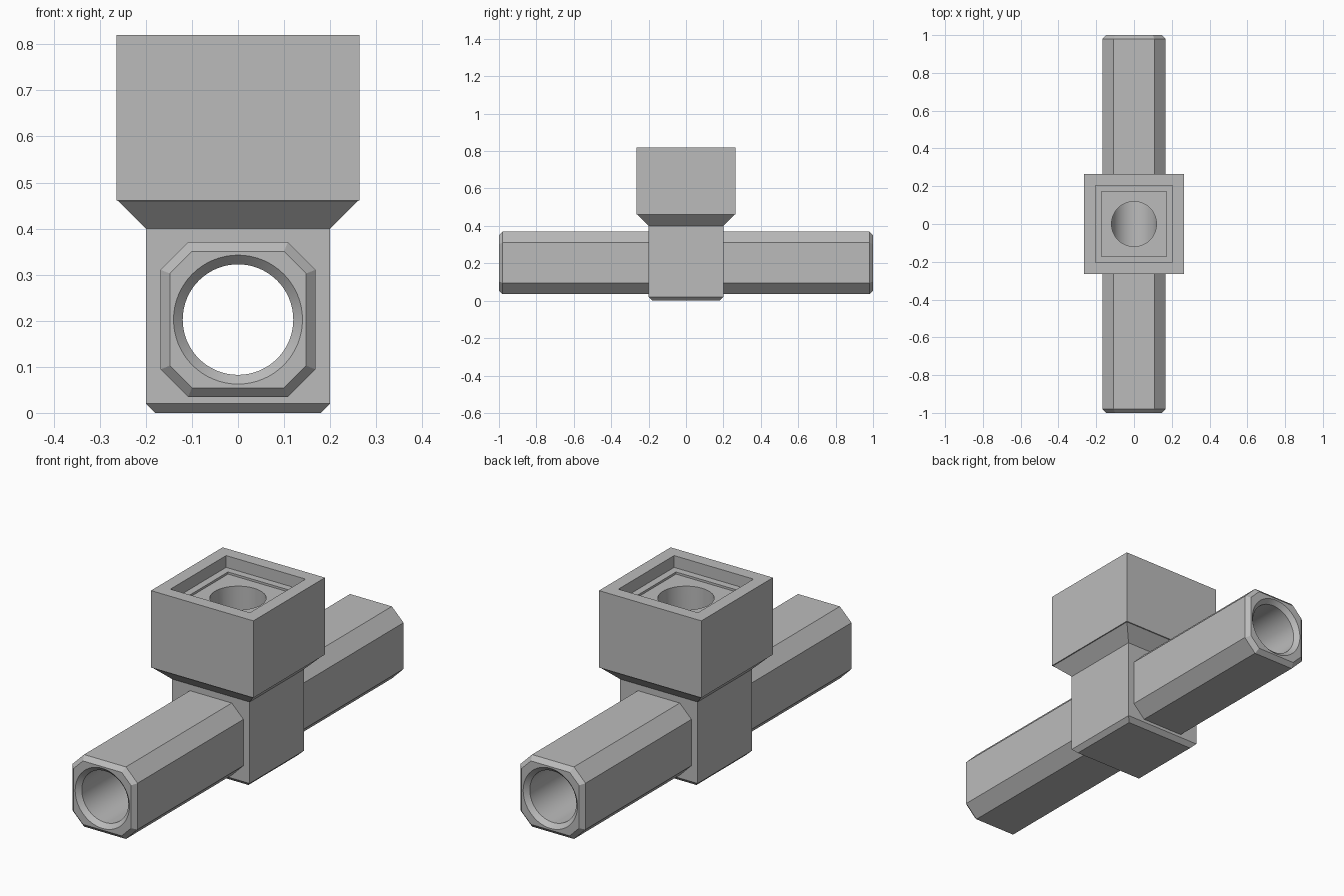
import bpy, bmesh, math
from mathutils import Matrix

old = bpy.data.objects.get("Cube")
if old:
    bpy.data.objects.remove(old, do_unlink=True)

grey = bpy.data.materials.new("plain grey")
grey.use_nodes = True
colour = (0.5, 0.5, 0.5, 1)
grey.diffuse_color = colour
grey.node_tree.nodes["Principled BSDF"].inputs["Base Color"].default_value = colour

AXIS_Z = 0.2025                      # height of the through pipe's axis
ALONG_Y = Matrix.Translation((0, 0, AXIS_Z)) @ Matrix.Rotation(math.pi / 2, 4, "X")


def square(h):
    return [(-h, -h), (h, -h), (h, h), (-h, h)]


def octagon(h, c):
    return [(-c, -h), (c, -h), (h, -c), (h, c), (c, h), (-c, h), (-h, c), (-h, -c)]


def circle(r, n=64):
    return [(r * math.cos(2 * math.pi * i / n), r * math.sin(2 * math.pi * i / n))
            for i in range(n)]


def loft(name, sections, matrix=None):
    """Closed solid through (height, outline) sections."""
    bm = bmesh.new()
    rings = [[bm.verts.new((x, y, z)) for x, y in outline] for z, outline in sections]
    for low, high in zip(rings, rings[1:]):
        for i in range(len(low)):
            j = (i + 1) % len(low)
            bm.faces.new((low[i], low[j], high[j], high[i]))
    bm.faces.new(rings[0][::-1])
    bm.faces.new(rings[-1])
    if matrix:
        bm.transform(matrix)
    bmesh.ops.recalc_face_normals(bm, faces=bm.faces)
    mesh = bpy.data.meshes.new(name)
    bm.to_mesh(mesh)
    bm.free()
    mesh.materials.append(grey)
    ob = bpy.data.objects.new(name, mesh)
    bpy.context.collection.objects.link(ob)
    return ob


def combine(target, other, operation):
    """Apply a boolean and discard the helper."""
    other.hide_render = True
    mod = target.modifiers.new("join", "BOOLEAN")
    mod.operation, mod.object, mod.solver = operation, other, "EXACT"
    bpy.ops.object.select_all(action="DESELECT")
    target.select_set(True)
    bpy.context.view_layer.objects.active = target
    bpy.ops.object.modifier_apply(modifier=mod.name)
    bpy.data.objects.remove(other, do_unlink=True)


# Square body flaring out to the larger socket head
tee = loft("pipe_tee", [(0, square(0.18)), (0.02, square(0.2)), (0.4, square(0.2)),
                        (0.46, square(0.26)), (0.461, square(0.264)),
                        (0.82, square(0.264))])

# Chamfered eight-sided pipe running front to back
pipe = loft("through_pipe", [(-1, octagon(0.148, 0.1)), (-0.98, octagon(0.168, 0.108)),
                             (0.98, octagon(0.168, 0.108)), (1, octagon(0.148, 0.1))],
            ALONG_Y)
combine(tee, pipe, "UNION")

# Round bore with countersunk mouths
bore = loft("bore_cutter", [(-1.02, circle(0.16)), (-0.98, circle(0.12)),
                            (0.98, circle(0.12)), (1.02, circle(0.16))], ALONG_Y)
combine(tee, bore, "DIFFERENCE")

# Stepped square recess in the head, and the bore down to the pipe
for half, floor in ((0.205, 0.765), (0.172, 0.755)):
    recess = loft("recess_cutter", [(floor, square(half)), (0.9, square(half))])
    combine(tee, recess, "DIFFERENCE")
shaft = loft("shaft_cutter", [(AXIS_Z, circle(0.119)), (0.9, circle(0.119))])
combine(tee, shaft, "DIFFERENCE")

# Smooth bores, crisp edges elsewhere
tee.select_set(True)
bpy.context.view_layer.objects.active = tee
bpy.ops.object.shade_smooth_by_angle(angle=math.radians(25))
